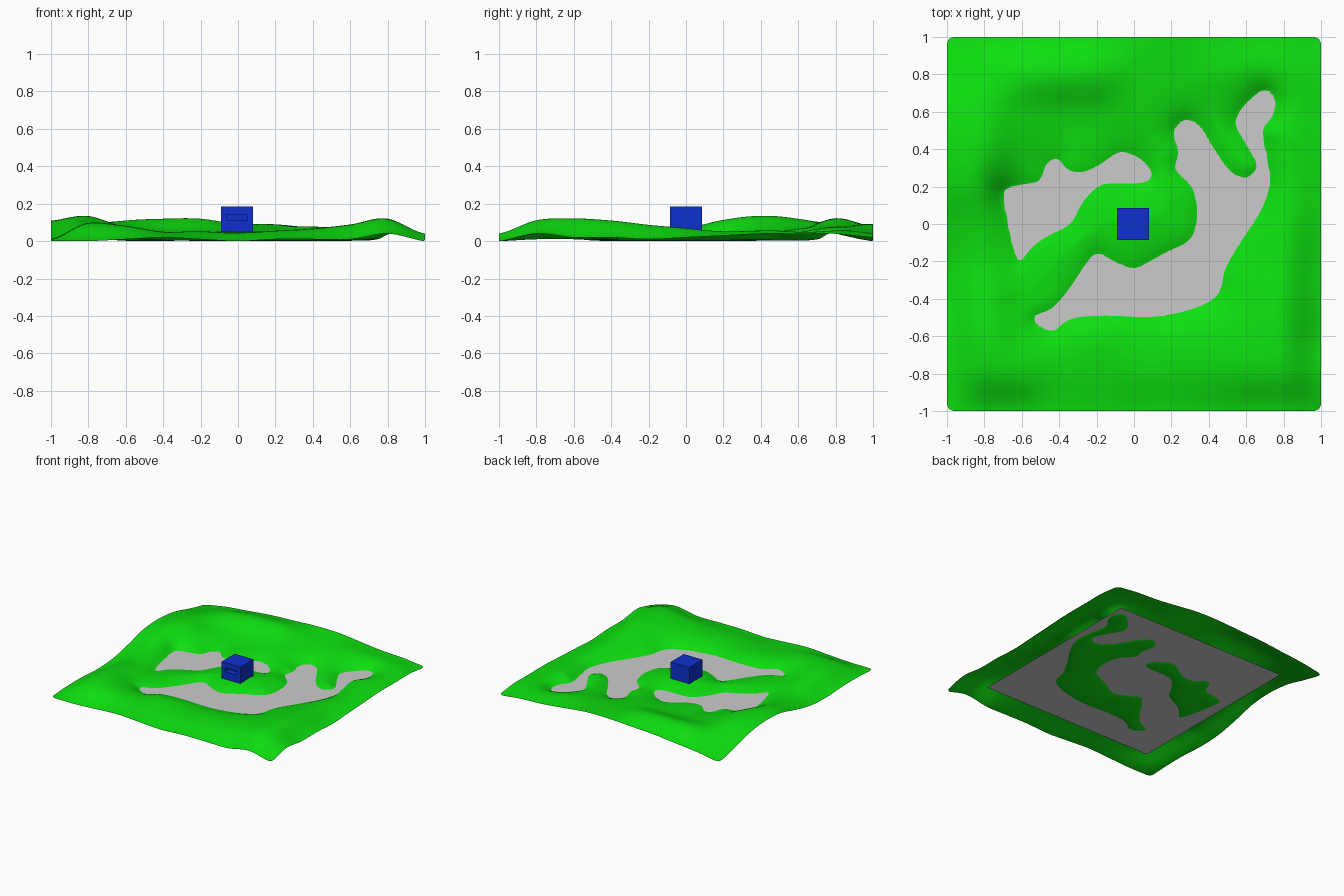
import bpy, bmesh, math

if "Cube" in bpy.data.objects:
    bpy.data.objects.remove(bpy.data.objects["Cube"])

WATER = 0.013
N = 110  # terrain cells per side

# Rolling ground heights in hundredths, back row first, 0.2 apart
HILLS = [
    (0, 3, 5, 7, 8, 9, 9, 7, 5, 4, 2),
    (4, 8, 11, 12, 12, 9, 8, 8, 8, 7, 4),
    (9, 12, 8, 6, 6, 7, 7, 6, 6, 7, 4),
    (11, 14, 7, 4, 4, 5, 5, 5, 5, 7, 4),
    (10, 13, 5, 4, 4, 5, 5, 5, 5, 7, 3),
    (5, 8, 4, 4, 5, 6, 5, 5, 5, 8, 2),
    (1, 6, 4, 4, 5, 5, 5, 5, 6, 9, 1),
    (0, 8, 4, 4, 4, 4, 4, 5, 8, 11, 2),
    (1, 10, 8, 6, 6, 5, 6, 7, 9, 12, 2),
    (1, 8, 8, 5, 4, 4, 5, 6, 8, 11, 4),
    (0, 0, 1, 2, 1, 0, 1, 1, 1, 4, 0),
][::-1]

# Lake shorelines seen from above
BIG_LAKE = [(.70, .72), (.76, .66), (.74, .57), (.69, .50), (.71, .38), (.73, .22),
            (.68, .07), (.57, -.10), (.49, -.24), (.45, -.38), (.30, -.46), (.08, -.50),
            (-.15, -.49), (-.34, -.51), (-.43, -.575), (-.52, -.54), (-.53, -.49),
            (-.44, -.45), (-.35, -.35), (-.25, -.20), (-.19, -.155), (-.10, -.20),
            (0, -.235), (.08, -.20), (.17, -.15), (.30, -.08), (.335, .05), (.31, .19),
            (.22, .29), (.235, .38), (.21, .49), (.27, .56), (.35, .53), (.42, .42),
            (.51, .29), (.60, .25), (.655, .31), (.60, .42), (.54, .54), (.60, .65)]
SMALL_LAKE = [(-.70, .17), (-.62, .21), (-.51, .23), (-.47, .32), (-.41, .35), (-.35, .29),
              (-.27, .28), (-.18, .32), (-.08, .385), (.02, .36), (.09, .29), (.08, .23),
              (-.02, .215), (-.17, .21), (-.27, .12), (-.34, 0), (-.47, -.07),
              (-.55, -.13), (-.61, -.20), (-.65, -.12), (-.68, .02)]


def cubic(a, b, c, d, t):
    return b + .5 * t * (c - a + t * (2*a - 5*b + 4*c - d + t * (3*(b - c) + d - a)))


def smooth_loop(pts, steps=3):
    out, n = [], len(pts)
    for i in range(n):
        four = [pts[(i + k) % n] for k in (-1, 0, 1, 2)]
        for s in range(steps):
            out.append(tuple(cubic(*(p[ax] for p in four), s / steps) for ax in (0, 1)))
    return out


def signed_distance(x, y, loop):
    best, inside = 9.0, False
    ax, ay = loop[-1]
    for bx, by in loop:
        dx, dy = bx - ax, by - ay
        t = max(0, min(1, ((x - ax) * dx + (y - ay) * dy) / (dx * dx + dy * dy)))
        best = min(best, (x - ax - t * dx) ** 2 + (y - ay - t * dy) ** 2)
        if (ay > y) != (by > y) and x < ax + (y - ay) / dy * dx:
            inside = not inside
        ax, ay = bx, by
    return -math.sqrt(best) if inside else math.sqrt(best)


def hill_height(x, y):
    u, v = (x + 1) * 5, (y + 1) * 5
    i, j = min(9, int(u)), min(9, int(v))
    cl = lambda k: max(0, min(10, k))
    rows = [cubic(*(HILLS[cl(j + r)][cl(i + c)] for c in (-1, 0, 1, 2)), u - i)
            for r in (-1, 0, 1, 2)]
    return cubic(*rows, v - j) / 100


LAKES = [smooth_loop(BIG_LAKE), smooth_loop(SMALL_LAKE)]


def ground(x, y):
    base = hill_height(x, y)
    s = min(signed_distance(x, y, lake) for lake in LAKES)
    if s < 0:
        return WATER - 0.013 * (1 - math.exp(s / 0.05))
    k = math.exp(-s / 0.08)
    return max(0, base + (WATER - base) * k)


def make_object(name, bm, colour=None):
    me = bpy.data.meshes.new(name)
    bm.to_mesh(me)
    bm.free()
    ob = bpy.data.objects.new(name, me)
    bpy.context.collection.objects.link(ob)
    if colour:
        mat = bpy.data.materials.new(name + "_colour")
        mat.diffuse_color = (*colour, 1)
        mat.use_nodes = True
        mat.node_tree.nodes["Principled BSDF"].inputs["Base Color"].default_value = mat.diffuse_color
        me.materials.append(mat)
    return ob


# Grassy terrain sheet with slightly rounded corners
bm = bmesh.new()
bmesh.ops.create_grid(bm, x_segments=N, y_segments=N, size=1)
R = 0.04
for v in bm.verts:
    x, y = v.co.x, v.co.y
    v.co.z = ground(x, y)
    ex, ey = abs(x) - (1 - R), abs(y) - (1 - R)
    if ex > 0 and ey > 0:
        f = max(ex, ey) / math.hypot(ex, ey)
        v.co.x = math.copysign(1 - R + ex * f, x)
        v.co.y = math.copysign(1 - R + ey * f, y)
for f in bm.faces:
    f.smooth = True
make_object("terrain", bm, (0.004, 0.75, 0.005))

# Flat water sheet
bm = bmesh.new()
bmesh.ops.create_grid(bm, x_segments=1, y_segments=1, size=0.78)
bmesh.ops.translate(bm, verts=bm.verts, vec=(0, 0, WATER))
make_object("water", bm)

# Blue hut on the island with a slot window recessed in the front
bm = bmesh.new()
bmesh.ops.create_cube(bm, size=1)
bmesh.ops.scale(bm, verts=bm.verts, vec=(0.17, 0.17, 0.135))
bmesh.ops.translate(bm, verts=bm.verts, vec=(-0.005, 0, 0.1175))
bm.normal_update()
front = min(bm.faces, key=lambda f: f.calc_center_median().y)
bmesh.ops.inset_individual(bm, faces=[front], thickness=0.03)
for v in front.verts:
    v.co.x = 0.047 if v.co.x > 0 else -0.058
    v.co.z = 0.143 if v.co.z > 0.1175 else 0.111
slot = bmesh.ops.extrude_discrete_faces(bm, faces=[front])["faces"][0]
bmesh.ops.translate(bm, verts=slot.verts, vec=(0, 0.05, 0))
make_object("hut", bm, (0.004, 0.03, 0.62))
